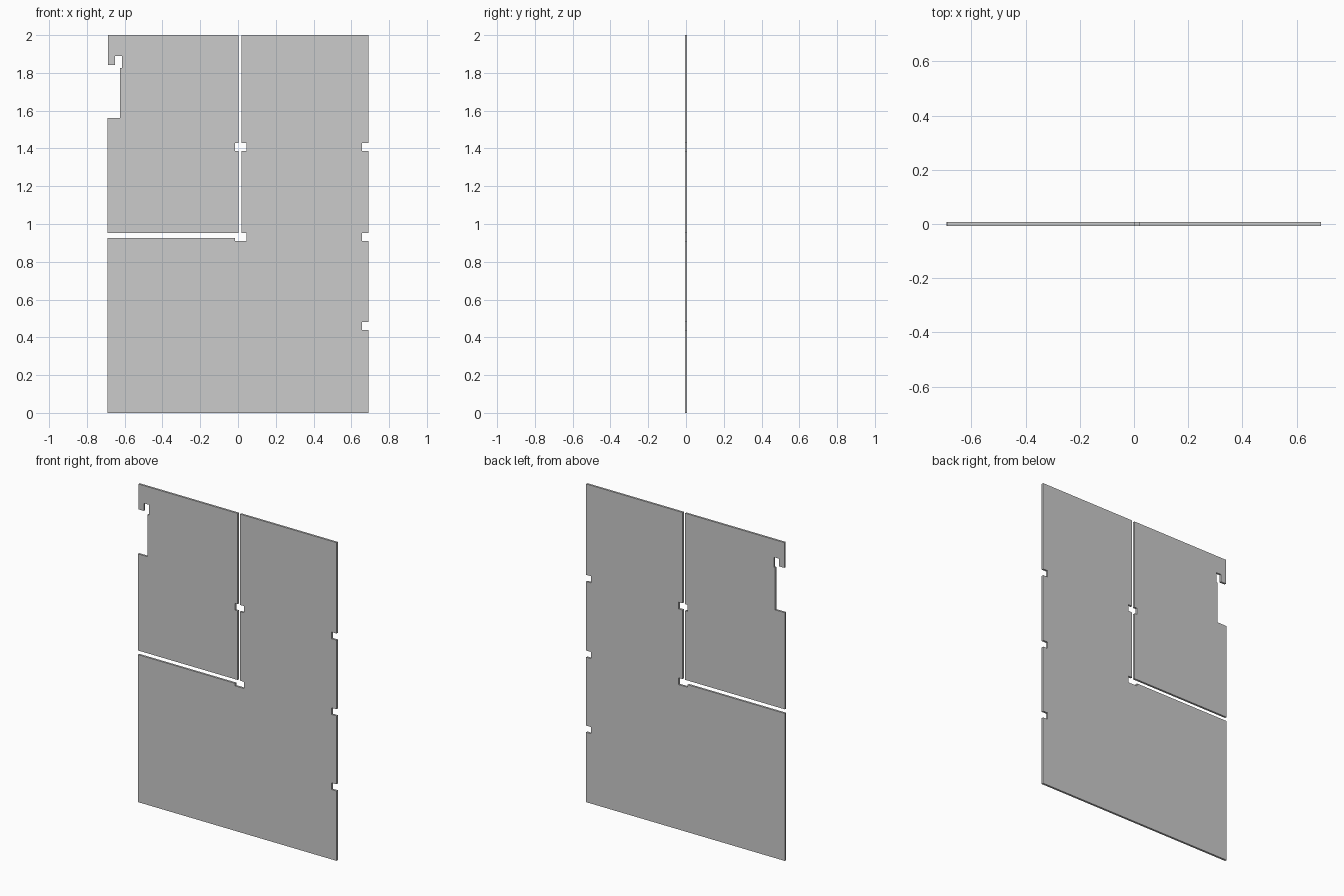
import bpy, bmesh

if "Cube" in bpy.data.objects:
    bpy.data.objects.remove(bpy.data.objects["Cube"])

THICK = 0.013
LEFT, RIGHT, TOP = -0.692, 0.69, 2.0


def sheet(name, outline):
    """Extrude an x-z outline into a flat sheet centred on y = 0."""
    bm = bmesh.new()
    face = bm.faces.new([bm.verts.new((x, -THICK / 2, z)) for x, z in outline])
    ext = bmesh.ops.extrude_face_region(bm, geom=[face])
    moved = [g for g in ext["geom"] if isinstance(g, bmesh.types.BMVert)]
    bmesh.ops.translate(bm, verts=moved, vec=(0, THICK, 0))
    bmesh.ops.recalc_face_normals(bm, faces=bm.faces)
    bmesh.ops.triangulate(bm, faces=[f for f in bm.faces if len(f.verts) > 4])
    mesh = bpy.data.meshes.new(name)
    bm.to_mesh(mesh)
    bm.free()
    obj = bpy.data.objects.new(name, mesh)
    bpy.context.collection.objects.link(obj)
    return obj


def notch(edge, depth_x, z0, z1):
    """Rectangular hinge notch cut into a vertical edge, from z0 to z1."""
    return [(edge, z0), (depth_x, z0), (depth_x, z1), (edge, z1)]


# L-shaped main panel with hinge notches on both upright edges
main = [(LEFT, 0), (RIGHT, 0)]
for z in (0.439, 0.911, 1.387):
    main += notch(RIGHT, 0.656, z, z + 0.042)
main += [(RIGHT, TOP), (0.019, TOP)]
main += notch(0.019, 0.046, 1.429, 1.387)
main += [(0.019, 0.953), (0.046, 0.953), (0.046, 0.911),
         (-0.016, 0.911), (-0.016, 0.927), (LEFT, 0.927)]
sheet("main_panel", main)

# Upper door leaf with hinge notch and latch cut-out
leaf = [(LEFT, 0.953), (0.002, 0.953)]
leaf += notch(0.002, -0.016, 1.387, 1.429)
leaf += [(0.002, TOP), (-0.688, TOP), (-0.688, 1.841), (-0.65, 1.841),
         (-0.65, 1.889), (-0.615, 1.889), (-0.615, 1.825), (-0.625, 1.825),
         (-0.625, 1.56), (LEFT, 1.56)]
sheet("door_leaf", leaf)
